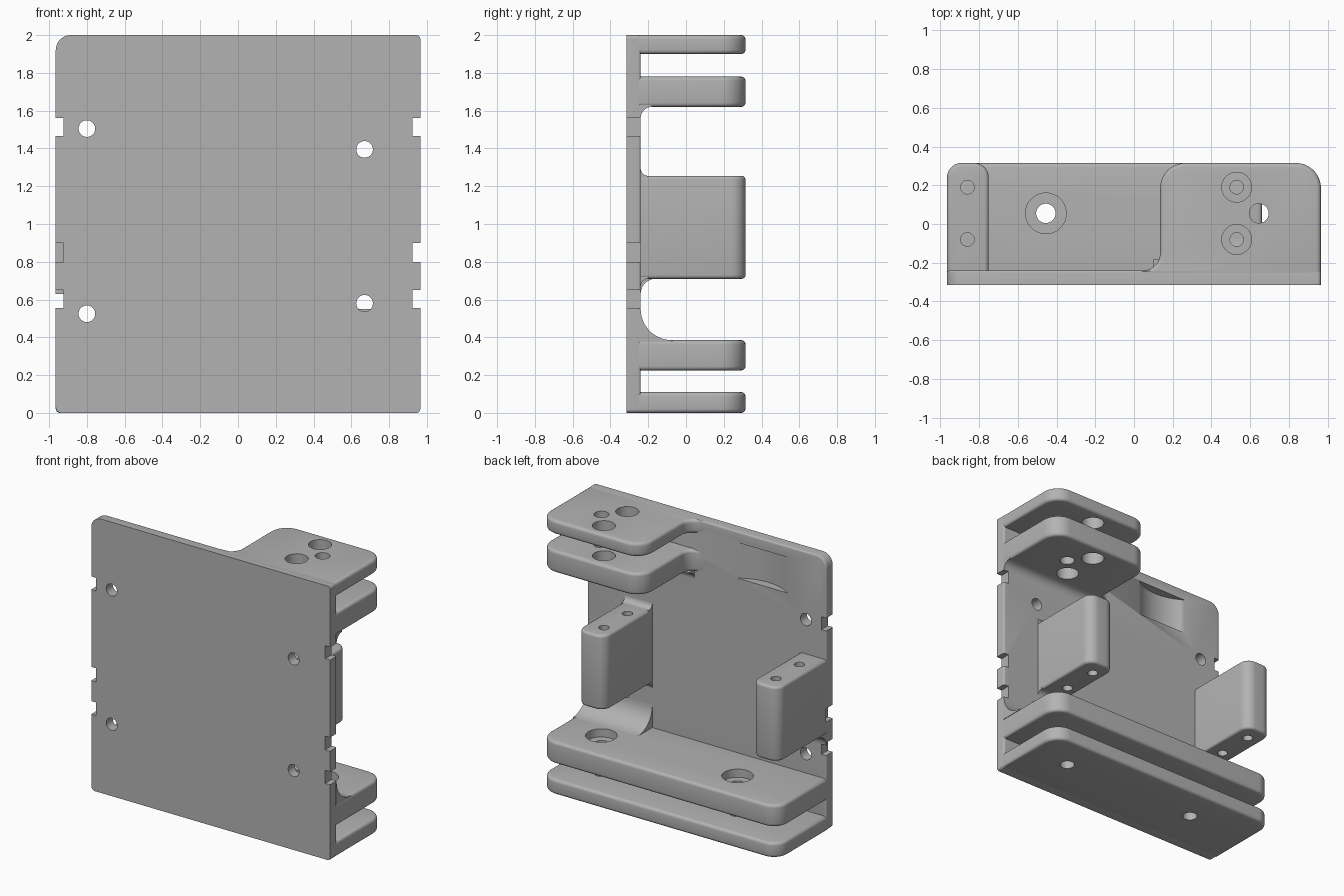
import bpy, bmesh
from math import sin, cos, pi
from mathutils import Vector

cube = bpy.data.objects.get("Cube")
if cube:
    bpy.data.objects.remove(cube, do_unlink=True)

grey = bpy.data.materials.new("plain grey")
grey.use_nodes = True
grey.diffuse_color = (0.45, 0.45, 0.45, 1)
grey.node_tree.nodes["Principled BSDF"].inputs["Base Color"].default_value = (0.45, 0.45, 0.45, 1)

EDGE, BACK, FRONT = 0.965, 0.315, -0.315
FACE = -0.24      # rear face of the plate
ROOT = -0.27      # where flanges start, inside the plate


def rounded(corners, steps=10):
    """Outline from right-angled corners (x, y, radius)."""
    out = []
    for i, (x, y, r) in enumerate(corners):
        p = Vector((x, y))
        a = (Vector(corners[i - 1][:2]) - p).normalized()
        b = (Vector(corners[(i + 1) % len(corners)][:2]) - p).normalized()
        if r == 0:
            out.append(p)
            continue
        c = p + r * (a + b)
        for k in range(steps + 1):
            t = pi / 2 * k / steps
            out.append(c - r * (b * cos(t) + a * sin(t)))
    return out


def circle(x, y, r, n=48):
    return [(x + r * cos(2 * pi * k / n), y + r * sin(2 * pi * k / n)) for k in range(n)]


def box(x0, y0, x1, y1, r=(0, 0, 0, 0)):
    return rounded([(x0, y0, r[0]), (x1, y0, r[1]), (x1, y1, r[2]), (x0, y1, r[3])])


def prism(name, outline, axis, lo, hi, bevel=0, caps=(0, 1)):
    """Extrude an outline along an axis and round the rims of the chosen caps."""
    place = {"x": lambda p, e: (e, p[0], p[1]),
             "y": lambda p, e: (p[0], e, p[1]),
             "z": lambda p, e: (p[0], p[1], e)}[axis]
    bm = bmesh.new()
    rings = [[bm.verts.new(place(p, e)) for p in outline] for e in (lo, hi)]
    faces = [bm.faces.new(r) for r in rings]
    n = len(outline)
    for i in range(n):
        j = (i + 1) % n
        bm.faces.new((rings[0][i], rings[0][j], rings[1][j], rings[1][i]))
    bmesh.ops.recalc_face_normals(bm, faces=bm.faces)
    if bevel:
        rims = [e for c in caps for e in faces[c].edges]
        bmesh.ops.bevel(bm, geom=rims, offset=bevel, segments=4, profile=0.5, affect="EDGES")
    mesh = bpy.data.meshes.new(name)
    bm.to_mesh(mesh)
    bm.free()
    mesh.materials.append(grey)
    ob = bpy.data.objects.new(name, mesh)
    bpy.context.collection.objects.link(ob)
    return ob


cutters = []


def cutter(name, *args):
    ob = prism(name, *args)
    ob.hide_render = True
    cutters.append(ob)
    return ob


def bore(x, y, r, lo, hi):
    return cutter("bore_cutter", circle(x, y, r), "z", lo, hi)


def finish(ob, cuts=()):
    """Subtract the cutters, bake the result and shade it."""
    for c in cuts:
        m = ob.modifiers.new("cut", "BOOLEAN")
        m.operation, m.solver, m.object = "DIFFERENCE", "EXACT", c
    if cuts:
        graph = bpy.context.evaluated_depsgraph_get()
        mesh = bpy.data.meshes.new_from_object(ob.evaluated_get(graph))
        ob.modifiers.clear()
        ob.data = mesh
    bpy.ops.object.select_all(action="DESELECT")
    ob.select_set(True)
    bpy.context.view_layer.objects.active = ob
    bpy.ops.object.shade_smooth_by_angle(angle=0.6)


def fillet(name, x0, x1, z, r, up):
    """Concave strip between the plate and a horizontal face at height z."""
    pts = [(FACE - 0.01, z - up * 0.01), (FACE + r, z - up * 0.01)]
    for k in range(13):
        t = pi / 2 * k / 12
        pts.append((FACE + r - r * sin(t), z + up * r * (1 - cos(t))))
    pts.append((FACE - 0.01, z + up * r))
    return prism(name, pts, "x", x0, x1)


# Edge notches, shared by the plate and the outer post
notches = [cutter("notch_cutter", box(min(a, b), z0, max(a, b), z1), "y", -0.5, FACE)
           for a, b in ((0.925, 1.1), (-0.925, -1.1))
           for z0, z1 in ((1.465, 1.56), (0.8, 0.9), (0.555, 0.65))]

# Plate with screw holes and a scooped recess
plate = prism("plate", box(-EDGE, 0, EDGE, 2, (0.03, 0.02, 0.02, 0.08)), "y",
              FRONT, FACE, 0.012, (1,))
holes = [cutter("screw_cutter", circle(x, z, 0.044), "y", -0.5, 0)
         for x, z in ((-0.8, 1.505), (-0.8, 0.525), (0.67, 1.395), (0.67, 0.58))]
scoop = bore(-0.45, 0.055, 0.358, 1.66, 1.92)
finish(plate, notches + holes + [scoop])

# Pair of upper flanges
upper = rounded([(0.0, ROOT, 0), (EDGE, ROOT, 0), (EDGE, BACK, 0.13), (0.135, BACK, 0.13),
                 (0.135, FACE, 0.09), (0.0, FACE, 0)])
upper_bores = [bore(x, y, r, 1.5, 2.2) for x, y, r in
               ((0.53, 0.19, 0.077), (0.53, -0.08, 0.077), (0.645, 0.055, 0.05))]
for name, lo, hi in (("top_flange", 1.9, 2), ("second_flange", 1.62, 1.78)):
    finish(prism(name, upper, "z", lo, hi, 0.022), upper_bores)
finish(fillet("second_flange_fillet", 0.1, EDGE, 1.62, 0.06, -1))

# Pair of lower flanges with counterbored holes
lower = box(-EDGE, ROOT, EDGE, BACK, (0, 0, 0.13, 0.11))
spots = ((-0.455, 0.055), (0.645, 0.055))
lower_bores = [bore(x, y, 0.05, -0.2, 0.6) for x, y in spots]
counterbores = [bore(x, y, 0.105, 0.325, 0.6) for x, y in spots]
finish(prism("lower_flange", lower, "z", 0.225, 0.385, 0.022), lower_bores + counterbores)
finish(prism("bottom_flange", lower, "z", 0, 0.11, 0.022), lower_bores)
finish(fillet("lower_flange_fillet", 0.44, EDGE, 0.385, 0.165, 1))

# Two posts with a pair of bores each
for name, x0, x1, hole_x, r in (("left_post", 0.44, 0.66, 0.53, 0.04),
                                ("right_post", -EDGE, -0.75, -0.86, 0.08)):
    post = prism(name, box(x0, ROOT, x1, BACK, (0, 0, 0.075, 0.075)), "z", 0.71, 1.255, 0.02)
    pins = [bore(hole_x, y, 0.035, 0.5, 1.5) for y in (0.19, -0.08)]
    finish(post, pins + notches)
    finish(fillet(name + "_lower_fillet", x0, x1, 0.71, r, -1))
finish(fillet("left_post_upper_fillet", 0.44, 0.66, 1.255, 0.04, 1))

for c in cutters:
    bpy.data.objects.remove(c, do_unlink=True)
